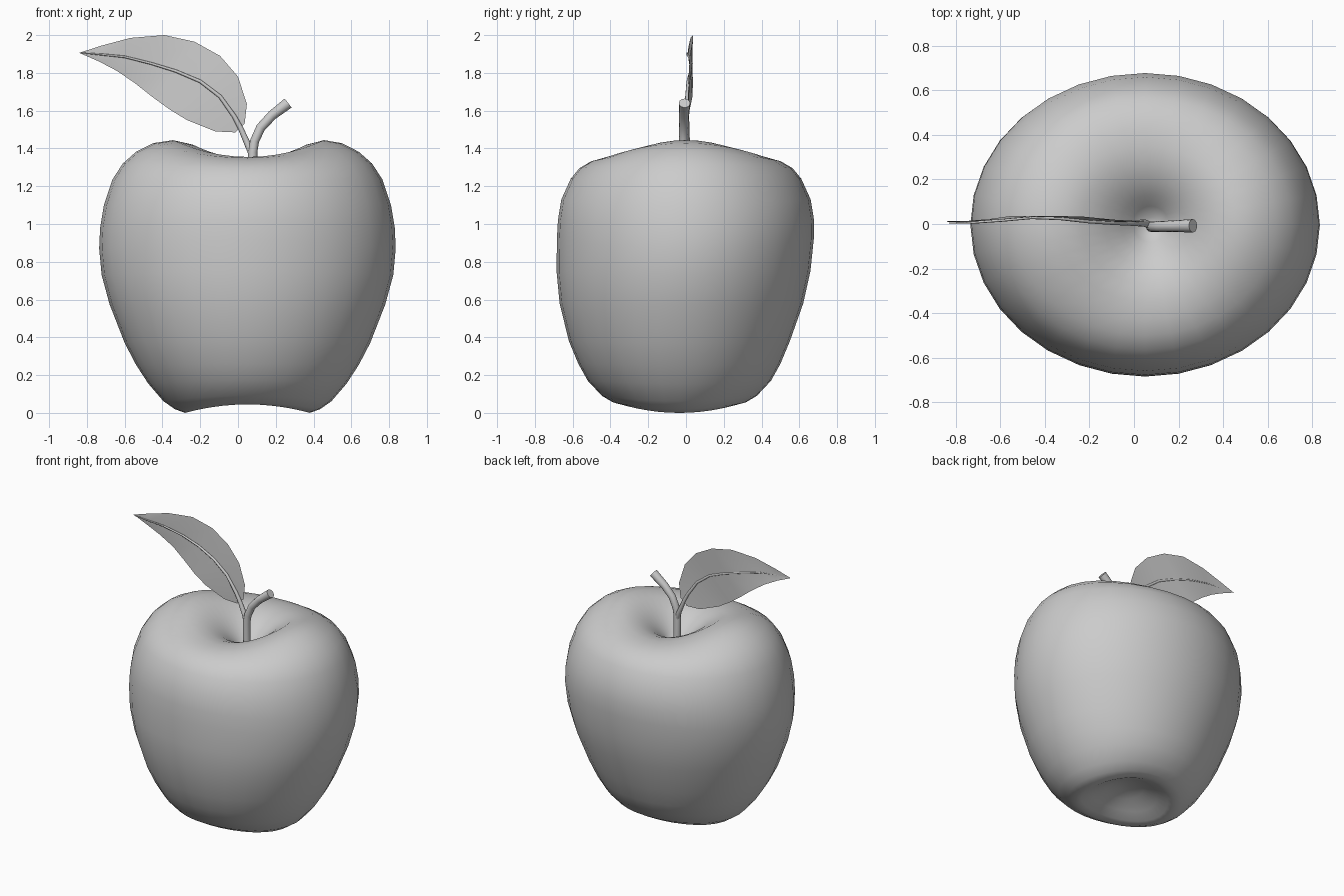
import bpy, math
from mathutils import Vector

if "Cube" in bpy.data.objects:
    bpy.data.objects.remove(bpy.data.objects["Cube"])


def make_object(name, verts, faces, angle=60):
    mesh = bpy.data.meshes.new(name)
    mesh.from_pydata(verts, [], faces)
    mesh.update()
    obj = bpy.data.objects.new(name, mesh)
    bpy.context.collection.objects.link(obj)
    bpy.ops.object.select_all(action='DESELECT')
    obj.select_set(True)
    bpy.context.view_layer.objects.active = obj
    bpy.ops.object.shade_smooth_by_angle(angle=math.radians(angle))
    return obj


def loft(rings):
    """Quads between equal rings, closed with an n-gon at both ends."""
    n = len(rings[0])
    verts = [v for ring in rings for v in ring]
    faces = [(i * n + j, i * n + (j + 1) % n, (i + 1) * n + (j + 1) % n, (i + 1) * n + j)
             for i in range(len(rings) - 1) for j in range(n)]
    faces.append(tuple(range(n))[::-1])
    faces.append(tuple((len(rings) - 1) * n + j for j in range(n)))
    return verts, faces


def tube(name, points, radii, sides=12):
    """Round tube in the xz plane with a radius per point."""
    pts = [Vector(p) for p in points]
    rings = []
    for i, p in enumerate(pts):
        t = (pts[min(i + 1, len(pts) - 1)] - pts[max(i - 1, 0)]).normalized()
        u = Vector((0, 1, 0))
        w = t.cross(u).normalized()
        u = w.cross(t)
        rings.append([p + radii[i] * (math.cos(a) * w + math.sin(a) * u)
                      for a in (2 * math.pi * j / sides for j in range(sides))])
    return make_object(name, *loft(rings))


# Apple body: oval rings (x radius, z at the sides, y radius, z at front/back)
profile = [
    (.03, .125, .03, .125), (.12, .105, .12, .11), (.22, .05, .20, .08), (.29, .012, .27, .052),
    (.33, .0, .31, .045), (.385, .02, .35, .055), (.445, .062, .41, .09), (.525, .155, .485, .17),
    (.59, .255, .535, .26), (.65, .37, .585, .38), (.73, .575, .645, .58), (.772, .73, .672, .75),
    (.785, .87, .68, .92), (.78, .98, .678, 1.02), (.76, 1.10, .66, 1.13), (.715, 1.235, .61, 1.24),
    (.66, 1.32, .565, 1.295), (.59, 1.382, .50, 1.333), (.50, 1.428, .43, 1.35),
    (.40, 1.444, .35, 1.355), (.30, 1.42, .27, 1.345), (.20, 1.355, .19, 1.315),
    (.13, 1.29, .13, 1.275), (.08, 1.235, .08, 1.23), (.03, 1.18, .03, 1.18),
]
SIDES = 32
rings = []
for k, (rx, zx, ry, zy) in enumerate(profile):
    cx = .05 + (.03 * (1 - rx / .5) if k > 18 else 0)
    cy = -.035 * min(1, max(0, (.92 - zx) / .5))
    ring = []
    for j in range(SIDES):
        a = 2 * math.pi * j / SIDES
        c, s = math.cos(a), math.sin(a)
        ring.append((cx + rx * c, cy + ry * s, zy + (zx - zy) * c * c))
    rings.append(ring)
make_object("apple_body", *loft(rings), angle=80)

# Woody stem
tube("stem", [(.08, -.012, 1.15), (.078, -.012, 1.38), (.088, -.012, 1.44), (.12, -.012, 1.51),
              (.18, -.01, 1.575), (.265, -.008, 1.64)],
     [.024, .024, .024, .025, .026, .03])


def leaf_y(x):
    """Gentle sideways wave of the leaf."""
    return .008 + .026 * math.exp(-((x + .42) / .2) ** 2)


# Leaf stalk running into the midrib
stalk = [(.078, 1.36), (.05, 1.425), (.015, 1.505), (-.02, 1.57), (-.095, 1.675), (-.20, 1.755),
         (-.33, 1.81), (-.46, 1.85), (-.60, 1.885), (-.72, 1.897), (-.83, 1.906)]
tube("leaf_stalk", [(x, -.01 if i == 0 else leaf_y(x) - .004, z) for i, (x, z) in enumerate(stalk)],
     [.018, .017, .014, .012, .010, .009, .008, .007, .006, .005, .002], 8)

# Leaf blade: rows of upper edge, midrib, lower edge
rows = [
    ((.035, 1.53), (.01, 1.51), (-.015, 1.485)),
    ((.047, 1.635), (-.02, 1.57), (-.12, 1.49)),
    ((.0, 1.78), (-.095, 1.675), (-.27, 1.55)),
    ((-.095, 1.89), (-.20, 1.755), (-.36, 1.605)),
    ((-.23, 1.965), (-.33, 1.81), (-.45, 1.67)),
    ((-.39, 2.0), (-.46, 1.85), (-.545, 1.745)),
    ((-.57, 1.985), (-.60, 1.885), (-.64, 1.81)),
    ((-.72, 1.945), (-.72, 1.897), (-.735, 1.86)),
    ((-.838, 1.907), (-.84, 1.906), (-.838, 1.905)),
]
verts = [(x, leaf_y(r[1][0]) + (0 if j == 1 else .004), z)
         for r in rows for j, (x, z) in enumerate(r)]
faces = [(3 * i + j, 3 * i + j + 1, 3 * i + j + 4, 3 * i + j + 3)
         for i in range(len(rows) - 1) for j in range(2)]
make_object("leaf", verts, faces)
